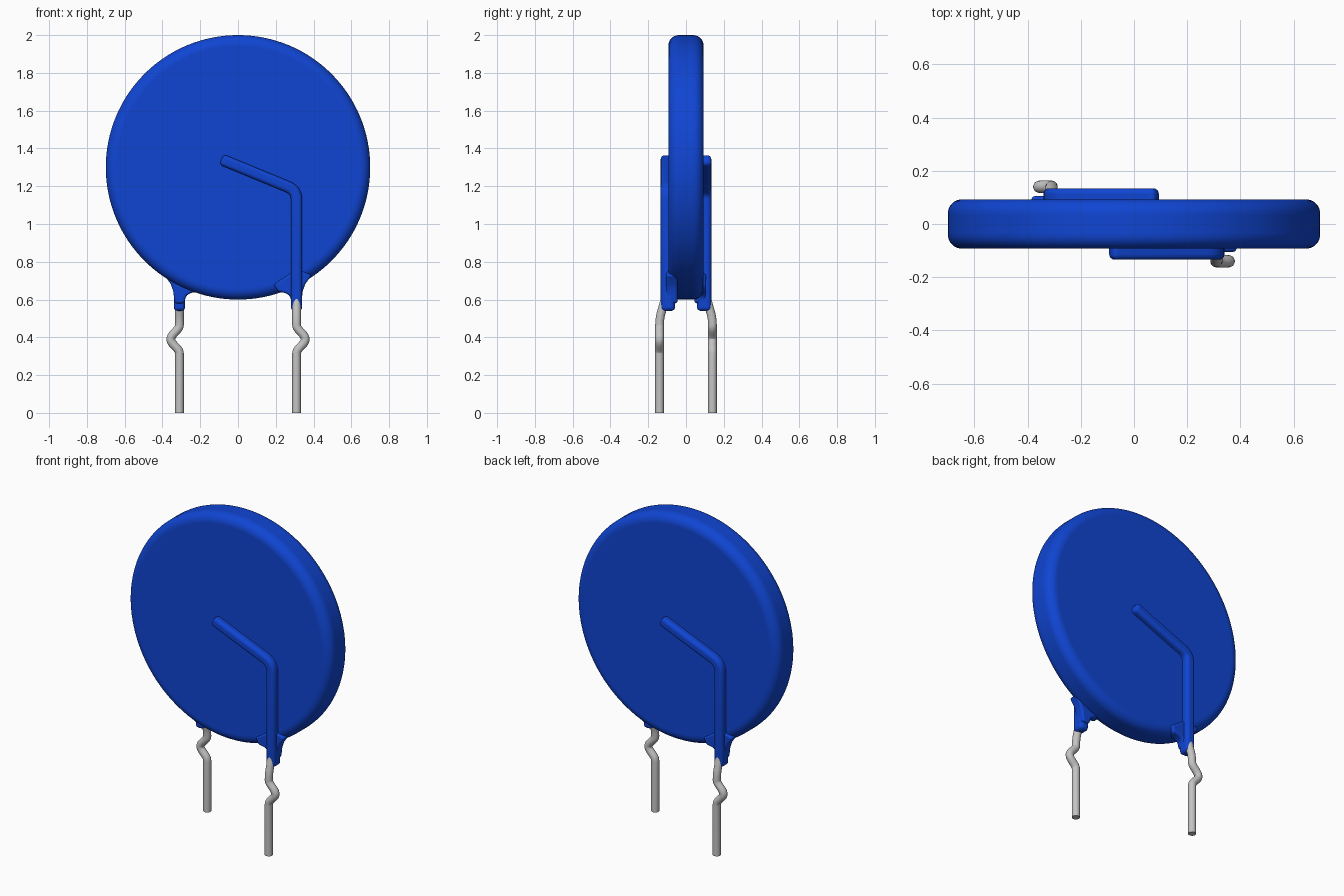
import bpy, bmesh, math
from mathutils import Vector, Matrix

cube = bpy.data.objects.get("Cube")
if cube:
    bpy.data.objects.remove(cube, do_unlink=True)


def material(name, rgb, rough):
    m = bpy.data.materials.new(name)
    m.use_nodes = True
    m.diffuse_color = (*rgb, 1)
    bsdf = next(n for n in m.node_tree.nodes if n.type == 'BSDF_PRINCIPLED')
    bsdf.inputs["Base Color"].default_value = (*rgb, 1)
    bsdf.inputs["Roughness"].default_value = rough
    return m


BLUE = material("blue coating", (0.005, 0.06, 0.65), 0.5)
GREY = material("tinned wire", (0.55, 0.55, 0.55), 0.5)


def finish(name, bm, mat, bevel=0, segments=4):
    """Turn a bmesh into a smooth-shaded object, with rounded edges if asked."""
    bmesh.ops.recalc_face_normals(bm, faces=bm.faces)
    me = bpy.data.meshes.new(name)
    bm.to_mesh(me)
    bm.free()
    me.materials.append(mat)
    ob = bpy.data.objects.new(name, me)
    bpy.context.collection.objects.link(ob)
    if bevel:
        b = ob.modifiers.new("rounding", 'BEVEL')
        b.width, b.segments = bevel, segments
        b.limit_method, b.angle_limit = 'ANGLE', math.radians(40)
    bpy.ops.object.select_all(action='DESELECT')
    ob.select_set(True)
    bpy.context.view_layer.objects.active = ob
    bpy.ops.object.shade_smooth_by_angle(angle=math.radians(40))
    return ob


def slab(name, outline, y0, y1, turn, bevel):
    """Extrude an x-z outline from y0 to y1, then turn it about z."""
    bm = bmesh.new()
    face = bm.faces.new([bm.verts.new((x, y0, z)) for x, z in outline])
    ext = bmesh.ops.extrude_face_region(bm, geom=[face])
    moved = [v for v in ext["geom"] if isinstance(v, bmesh.types.BMVert)]
    bmesh.ops.translate(bm, verts=moved, vec=(0, y1 - y0, 0))
    bmesh.ops.transform(bm, matrix=turn, verts=bm.verts)
    return finish(name, bm, BLUE, bevel)


def ribbon(path, half):
    """Outline of constant width around an x-z path."""
    pts = [Vector(p) for p in path]
    left, right = [], []
    for i, p in enumerate(pts):
        a = (p - pts[i - 1]).normalized() if i else (pts[1] - p).normalized()
        b = (pts[i + 1] - p).normalized() if i < len(pts) - 1 else a
        t = (a + b).normalized()
        n = Vector((-t.y, t.x)) * half / max(t.dot(a), 0.5)
        left.append(p + n)
        right.append(p - n)
    return [tuple(p) for p in left + right[::-1]]


def wire(name, path, radius, turn, sides=20):
    """Round wire swept along a path that runs mostly down z."""
    bm = bmesh.new()
    rings = []
    for i, p in enumerate(path):
        t = (path[min(i + 1, len(path) - 1)] - path[max(i - 1, 0)]).normalized()
        u = Vector((0, 1, 0)).cross(t).normalized()
        v = t.cross(u)
        angles = [2 * math.pi * k / sides for k in range(sides)]
        rings.append([bm.verts.new(p + radius * (math.cos(a) * u + math.sin(a) * v)) for a in angles])
    for r, s in zip(rings, rings[1:]):
        for k in range(sides):
            bm.faces.new((r[k], r[(k + 1) % sides], s[(k + 1) % sides], s[k]))
    bm.faces.new(rings[0])
    bm.faces.new(rings[-1])
    bmesh.ops.transform(bm, matrix=turn, verts=bm.verts)
    return finish(name, bm, GREY)


# Coated disc with a rounded rim
bm = bmesh.new()
bmesh.ops.create_cone(bm, cap_ends=True, segments=128, radius1=0.70, radius2=0.70, depth=0.186,
                      matrix=Matrix.Translation((0, 0, 1.30)) @ Matrix.Rotation(math.pi / 2, 4, 'X'))
finish("disc_body", bm, BLUE, 0.055, 8)

# Coated ridge path: slanted run, rounded elbow, straight drop
start, corner, foot = Vector((-0.088, 1.342)), Vector((0.31, 1.178)), Vector((0.31, 0.54))
a = corner + (start - corner).normalized() * 0.05
b = corner + (foot - corner).normalized() * 0.05
elbow = [a.lerp(corner, t).lerp(corner.lerp(b, t), t) for t in [i / 6 for i in range(7)]]
ridge_path = [start, *elbow, foot]

# Small web where the ridge leaves the rim
web = [(0.285, 0.58), (0.335, 0.58), (0.343, 0.645), (0.355, 0.68), (0.39, 0.73),
       (0.31, 0.76), (0.19, 0.68), (0.21, 0.643), (0.25, 0.635), (0.275, 0.62)]

# Lead path: slight step outward in y, then a kink in x
lead_path = [Vector((0.31, -0.100, 0.64)), Vector((0.31, -0.114, 0.59)),
             Vector((0.31, -0.134, 0.52)), Vector((0.31, -0.139, 0.49))]
for i in range(25):
    s = 1 - i / 12
    lead_path.append(Vector((0.31 + 0.046 * math.cos(math.pi / 2 * s) ** 2, -0.14, 0.39 + 0.075 * s)))
lead_path.append(Vector((0.31, -0.14, 0)))

# The back is the front turned half way round
for side, angle in (("front", 0), ("back", math.pi)):
    turn = Matrix.Rotation(angle, 4, 'Z')
    slab(side + "_ridge", ribbon(ridge_path, 0.03), -0.134, -0.058, turn, 0.02)
    slab(side + "_web", web, -0.105, -0.045, turn, 0.012)
    wire(side + "_lead", lead_path, 0.023, turn)
